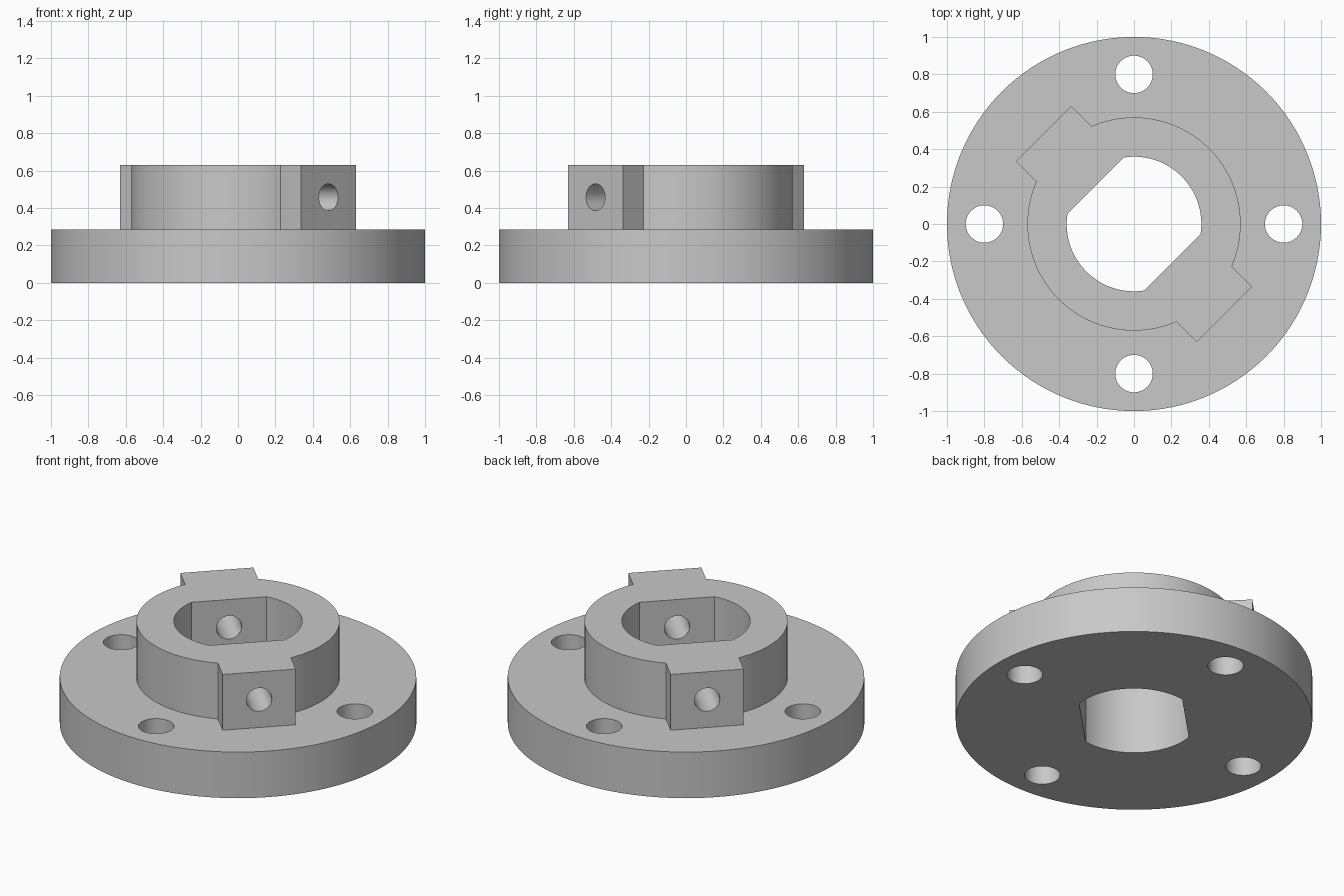
import bpy
import bmesh
from math import acos, asin, cos, sin, pi, radians
from mathutils import Matrix

cube = bpy.data.objects.get("Cube")
if cube:
    bpy.data.objects.remove(cube)

BASE_TOP, HUB_TOP = 0.285, 0.63
HUB_R, LUG_REACH, LUG_HALF = 0.57, 0.684, 0.208
BORE_R, FLAT = 0.36, 0.29
BOLT_CIRCLE, BOLT_R, PIN_R = 0.8, 0.1, 0.072
LUG_TURN = Matrix.Rotation(radians(-45), 4, "Z")  # lugs point along this axis

steel = bpy.data.materials.new("grey metal")
steel.use_nodes = True
steel.diffuse_color = (0.58, 0.58, 0.58, 1)
steel.node_tree.nodes["Principled BSDF"].inputs["Base Color"].default_value = steel.diffuse_color


def arc(radius, start, end, steps):
    return [(radius * cos(start + (end - start) * i / steps),
             radius * sin(start + (end - start) * i / steps)) for i in range(steps + 1)]


def circle(radius, steps):
    return arc(radius, 0, 2 * pi, steps)[:-1]


def prism(name, outline, low, high, matrix=Matrix()):
    """Extrude a closed outline from low to high, then place it."""
    bm = bmesh.new()
    face = bm.faces.new([bm.verts.new((x, y, low)) for x, y in outline])
    top = bmesh.ops.extrude_face_region(bm, geom=[face])["geom"]
    bmesh.ops.translate(bm, vec=(0, 0, high - low),
                        verts=[v for v in top if isinstance(v, bmesh.types.BMVert)])
    bmesh.ops.recalc_face_normals(bm, faces=bm.faces)
    bm.transform(matrix)
    mesh = bpy.data.meshes.new(name)
    bm.to_mesh(mesh)
    bm.free()
    mesh.materials.append(steel)
    obj = bpy.data.objects.new(name, mesh)
    bpy.context.collection.objects.link(obj)
    return obj


def combine(target, tool, operation):
    """Apply a boolean and discard the tool."""
    mod = target.modifiers.new(operation, "BOOLEAN")
    mod.operation, mod.solver, mod.object = operation, "EXACT", tool
    bpy.context.view_layer.objects.active = target
    bpy.ops.object.modifier_apply(modifier=mod.name)
    bpy.data.objects.remove(tool)


# Round base flange
flange = prism("flanged_hub", circle(1, 128), 0, BASE_TOP)

# Hub ring with two opposite square lugs
b = asin(LUG_HALF / HUB_R)
hub_outline = (arc(HUB_R, b, pi - b, 48)
               + [(-LUG_REACH, LUG_HALF), (-LUG_REACH, -LUG_HALF)]
               + arc(HUB_R, pi + b, 2 * pi - b, 48)
               + [(LUG_REACH, -LUG_HALF), (LUG_REACH, LUG_HALF)])
combine(flange, prism("hub", hub_outline, BASE_TOP / 2, HUB_TOP, LUG_TURN), "UNION")

# Through bore with two flats facing the lugs
a = acos(FLAT / BORE_R)
bore_outline = arc(BORE_R, a, pi - a, 32) + arc(BORE_R, pi + a, 2 * pi - a, 32)
combine(flange, prism("bore", bore_outline, -0.1, 1, LUG_TURN), "DIFFERENCE")

# Four bolt holes
for i in range(4):
    place = Matrix.Rotation(i * pi / 2, 4, "Z") @ Matrix.Translation((BOLT_CIRCLE, 0, 0))
    combine(flange, prism("bolt_hole", circle(BOLT_R, 48), -0.1, 1, place), "DIFFERENCE")

# Cross pin hole through both lugs
pin_height = (BASE_TOP + HUB_TOP) / 2
place = (Matrix.Translation((0, 0, pin_height)) @ LUG_TURN @ Matrix.Rotation(pi / 2, 4, "Y"))
combine(flange, prism("pin_hole", circle(PIN_R, 48), -1, 1, place), "DIFFERENCE")

# Smooth curved walls, crisp edges
bpy.ops.object.select_all(action="DESELECT")
flange.select_set(True)
bpy.context.view_layer.objects.active = flange
bpy.ops.object.shade_smooth_by_angle(angle=radians(25))
